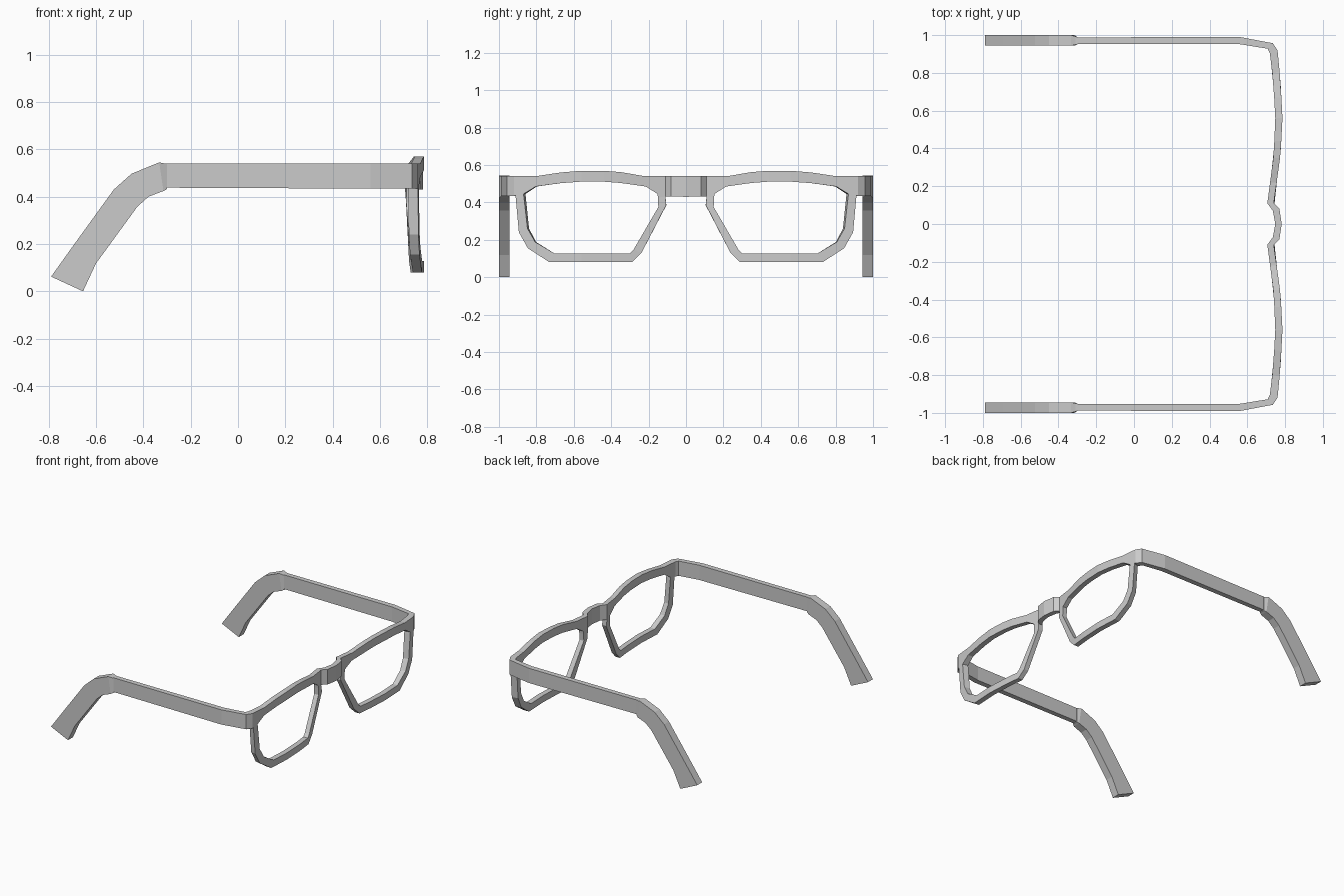
import bpy, bmesh

# Plan of the frame strip: station s -> inner (x, y) and outer (x, y).
# Stations run from the bridge, around the hinge corner and back along the arm.
PLAN = [
    (0.00, (0.748, 0.00), (0.782, 0.00)),
    (0.07, (0.735, 0.07), (0.770, 0.08)),
    (0.11, (0.706, 0.11), (0.740, 0.11)),
    (0.37, (0.740, 0.37), (0.776, 0.37)),
    (0.56, (0.748, 0.56), (0.786, 0.56)),
    (0.75, (0.738, 0.75), (0.776, 0.75)),
    (0.91, (0.719, 0.905), (0.760, 0.92)),
    (1.00, (0.708, 0.928), (0.735, 0.957)),
    (1.15, (0.560, 0.952), (0.560, 0.990)),
    (2.00, (-0.31, 0.953), (-0.31, 0.988)),
]

# Lens rim in (s, z): outer and inner outline points in pairs
RIM = [
    ((0.11, 0.54), (0.152, 0.445)), ((0.22, 0.54), (0.215, 0.485)),
    ((0.35, 0.562), (0.35, 0.504)), ((0.44, 0.569), (0.44, 0.511)),
    ((0.56, 0.569), (0.56, 0.511)), ((0.67, 0.560), (0.67, 0.503)),
    ((0.80, 0.54), (0.80, 0.485)), ((0.89, 0.54), (0.862, 0.445)),
    ((0.902, 0.437), (0.860, 0.430)), ((0.885, 0.24), (0.842, 0.26)),
    ((0.84, 0.155), (0.803, 0.188)), ((0.73, 0.08), (0.705, 0.128)),
    ((0.56, 0.08), (0.56, 0.128)), ((0.40, 0.08), (0.40, 0.128)),
    ((0.29, 0.08), (0.30, 0.128)), ((0.238, 0.13), (0.28, 0.148)),
    ((0.105, 0.385), (0.148, 0.375)), ((0.11, 0.432), (0.150, 0.425)),
]

# Upper and lower edge of the bridge and of the hinge and arm
BRIDGE = [((0.0, 0.54), (0.0, 0.43)), ((0.07, 0.54), (0.07, 0.431)), (RIM[0][0], RIM[-1][0])]
ARM = [(RIM[7][0], RIM[8][0]), ((0.91, 0.54), (0.91, 0.434)), ((1.0, 0.54), (1.0, 0.434)),
       ((1.15, 0.54), (1.15, 0.434)), ((2.0, 0.54), (2.0, 0.438))]

# Ear tip: upper (x, z), lower (x, z), inner y, outer y
TIP = [
    ((-0.30, 0.538), (-0.30, 0.432), 0.951, 0.990),
    ((-0.333, 0.545), (-0.315, 0.424), 0.944, 1.0),
    ((-0.45, 0.497), (-0.378, 0.40), 0.944, 1.0),
    ((-0.525, 0.43), (-0.425, 0.358), 0.944, 1.0),
    ((-0.695, 0.195), (-0.60, 0.118), 0.944, 1.0),
    ((-0.79, 0.062), (-0.655, 0.0), 0.944, 1.0),
]


def plan_point(s, outer):
    for a, b in zip(PLAN, PLAN[1:]):
        if s <= b[0]:
            t = (s - a[0]) / (b[0] - a[0])
            p, q = a[1 + outer], b[1 + outer]
            return p[0] + (q[0] - p[0]) * t, p[1] + (q[1] - p[1]) * t
    return PLAN[-1][1 + outer]


def finish(bm, name):
    bmesh.ops.remove_doubles(bm, verts=bm.verts, dist=0.0005)
    bmesh.ops.recalc_face_normals(bm, faces=bm.faces)
    mesh = bpy.data.meshes.new(name)
    bm.to_mesh(mesh)
    bm.free()
    obj = bpy.data.objects.new(name, mesh)
    bpy.context.collection.objects.link(obj)


# Front frame and arms: one flat sheet wrapped along the plan with thickness
quads = []
for strip in (BRIDGE, ARM, RIM + RIM[:1]):
    quads += [(a[0], a[1], b[1], b[0]) for a, b in zip(strip, strip[1:])]
edge_use = {}
for q in quads:
    for a, b in zip(q, q[1:] + q[:1]):
        edge_use.setdefault(frozenset((a, b)), []).append((a, b))

bm = bmesh.new()
for side in (1, -1):
    cache = {}

    def vert(p, outer):
        if (p, outer) not in cache:
            x, y = plan_point(p[0], outer)
            cache[p, outer] = bm.verts.new((x, side * y, p[1]))
        return cache[p, outer]

    for q in quads:
        for outer in (0, 1):
            bm.faces.new([vert(p, outer) for p in q])
    for uses in edge_use.values():
        a, b = uses[0]
        if len(uses) == 1 and not (a[0] == 0 and b[0] == 0):
            bm.faces.new([vert(a, 0), vert(b, 0), vert(b, 1), vert(a, 1)])
finish(bm, "spectacle_frame")

# Thicker bent ear tips
for name, side in (("left_ear_tip", 1), ("right_ear_tip", -1)):
    bm = bmesh.new()
    rings = []
    for up, low, y0, y1 in TIP:
        rings.append([bm.verts.new((p[0], side * y, p[1]))
                      for p, y in ((up, y0), (up, y1), (low, y1), (low, y0))])
    for r, n in zip(rings, rings[1:]):
        for i in range(4):
            j = (i + 1) % 4
            bm.faces.new((r[i], r[j], n[j], n[i]))
    bm.faces.new(rings[0])
    bm.faces.new(rings[-1])
    finish(bm, name)
